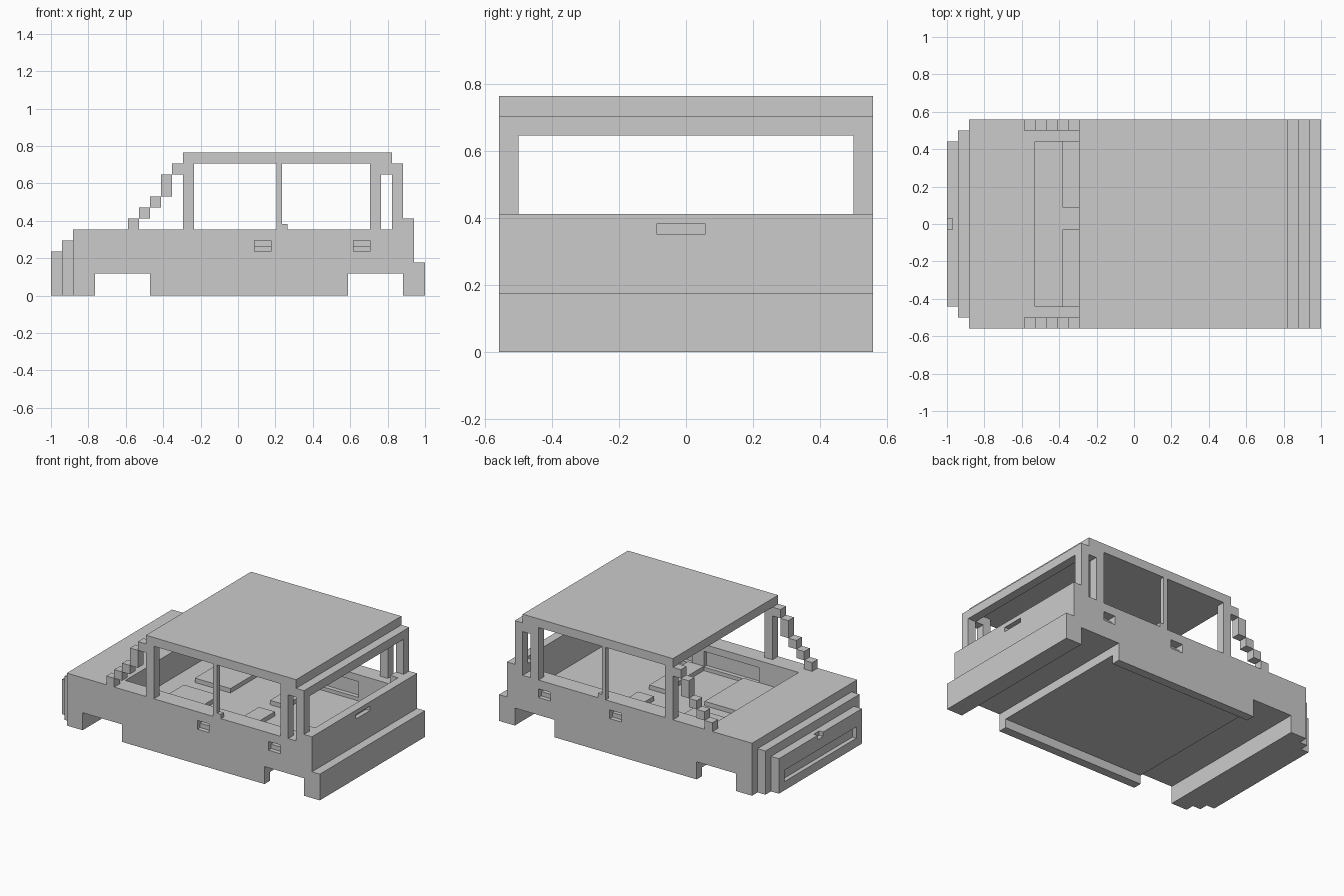
import bpy

if "Cube" in bpy.data.objects:
    bpy.data.objects.remove(bpy.data.objects["Cube"])

U = 1 / 17  # one block of the model's grid; all sizes below are in blocks


def prism(name, profile, y0, y1):
    """Extrude an (x, z) outline from y0 to y1."""
    n = len(profile)
    verts = [(x * U, y * U, z * U) for y in (y0, y1) for x, z in profile]
    faces = [tuple(range(n)), tuple(range(2 * n - 1, n - 1, -1))]
    faces += [(i, i + n, (i + 1) % n + n, (i + 1) % n) for i in range(n)]
    mesh = bpy.data.meshes.new(name)
    mesh.from_pydata(verts, [], faces)
    obj = bpy.data.objects.new(name, mesh)
    bpy.context.collection.objects.link(obj)
    return obj


def box(name, x0, x1, y0, y1, z0, z1):
    return prism(name, [(x0, z0), (x1, z0), (x1, z1), (x0, z1)], y0, y1)


def cut(target, *bounds):
    """Subtract a box from the target."""
    cutter = box("cutter", *bounds)
    cutter.hide_render = True
    mod = target.modifiers.new("cut", 'BOOLEAN')
    mod.operation = 'DIFFERENCE'
    mod.solver = 'EXACT'
    mod.object = cutter
    bpy.context.view_layer.objects.active = target
    bpy.ops.object.modifier_apply(modifier=mod.name)
    bpy.data.objects.remove(cutter)


def cut_sides(target, x0, x1, y0, y1, z0, z1):
    cut(target, x0, x1, y0, y1, z0, z1)
    cut(target, x0, x1, -y1, -y0, z0, z1)


# Lower body with wheel arches and rear bumper step
body = prism("body", [(-15, 0), (-13, 0), (-13, 2), (-8, 2), (-8, 0), (10, 0),
                      (10, 2), (15, 2), (15, 0), (17, 0), (17, 3), (16, 3),
                      (16, 7), (14, 7), (14, 6), (-15, 6)], -9.5, 9.5)
cut(body, -9, 15, -7.5, 7.5, 3, 9)             # cabin
cut(body, -8.5, 10.5, -8.5, 8.5, -1, 1)        # shallow underside between sills
for x0, x1 in ((-4, 3), (4.5, 10)):            # inner door panels
    cut_sides(body, x0, x1, 7, 8, 3.4, 5.2)
for x0 in (1.5, 10.5):                         # door handle recesses
    cut_sides(body, x0, x0 + 1.5, 9, 10, 4, 5)
    cut_sides(body, x0, x0 + 1.5, 8.5, 10, 4.5, 5)
cut(body, 15.5, 18, -1.5, 1, 6, 6.5)           # tailgate handle

# Stepped nose
box("nose_panel", -16, -15, -8.5, 8.5, 0, 5)
grille = box("grille", -17, -16, -7.5, 7.5, 0, 4)
cut(grille, -18, -16.5, -6.5, 6.5, 1, 2.3)
cut(grille, -18, -16.5, -0.5, 0.5, 3.5, 5)

# Roof and rear window header
box("roof", -5, 14, -9.5, 9.5, 12, 13)
box("rear_header", 14, 15, -9.5, 9.5, 11, 12)

# Pillars, mirrored on both sides: x range, z range, thickness
pillars = {
    "windshield_step_1": (-10, -9, 6, 7, 1),
    "windshield_step_2": (-9, -8, 7, 8, 1),
    "windshield_step_3": (-8, -7, 8, 9, 1),
    "windshield_step_4": (-7, -6, 9, 11, 1),
    "windshield_step_5": (-6, -5, 11, 12, 1),
    "front_pillar": (-5, -4, 6, 12, 1),
    "middle_pillar": (3.5, 4, 6, 12, 0.5),
    "middle_pillar_foot": (4, 4.5, 6, 6.5, 0.5),
    "rear_door_pillar": (12, 13, 6, 12, 1),
    "side_header": (13, 14, 11, 12, 1),
    "rear_pillar": (14, 15, 7, 11, 1),
}
for name, (x0, x1, z0, z1, t) in pillars.items():
    box(f"{name}_left", x0, x1, 9.5 - t, 9.5, z0, z1)
    box(f"{name}_right", x0, x1, -9.5, t - 9.5, z0, z1)

# Low seat bases on the cabin floor, two rows
for row, x0, x1 in (("front", -6.5, -2), ("back", 3, 5)):
    box(f"{row}_seat_left", x0, x1, 1.5, 7.5, 3, 3.5)
    box(f"{row}_seat_right", x0, x1, -7.5, -0.5, 3, 3.5)

# Consistent outward normals
for obj in bpy.context.scene.objects:
    bpy.ops.object.select_all(action='DESELECT')
    obj.select_set(True)
    bpy.context.view_layer.objects.active = obj
    bpy.ops.object.mode_set(mode='EDIT')
    bpy.ops.mesh.select_all(action='SELECT')
    bpy.ops.mesh.normals_make_consistent(inside=False)
    bpy.ops.object.mode_set(mode='OBJECT')
